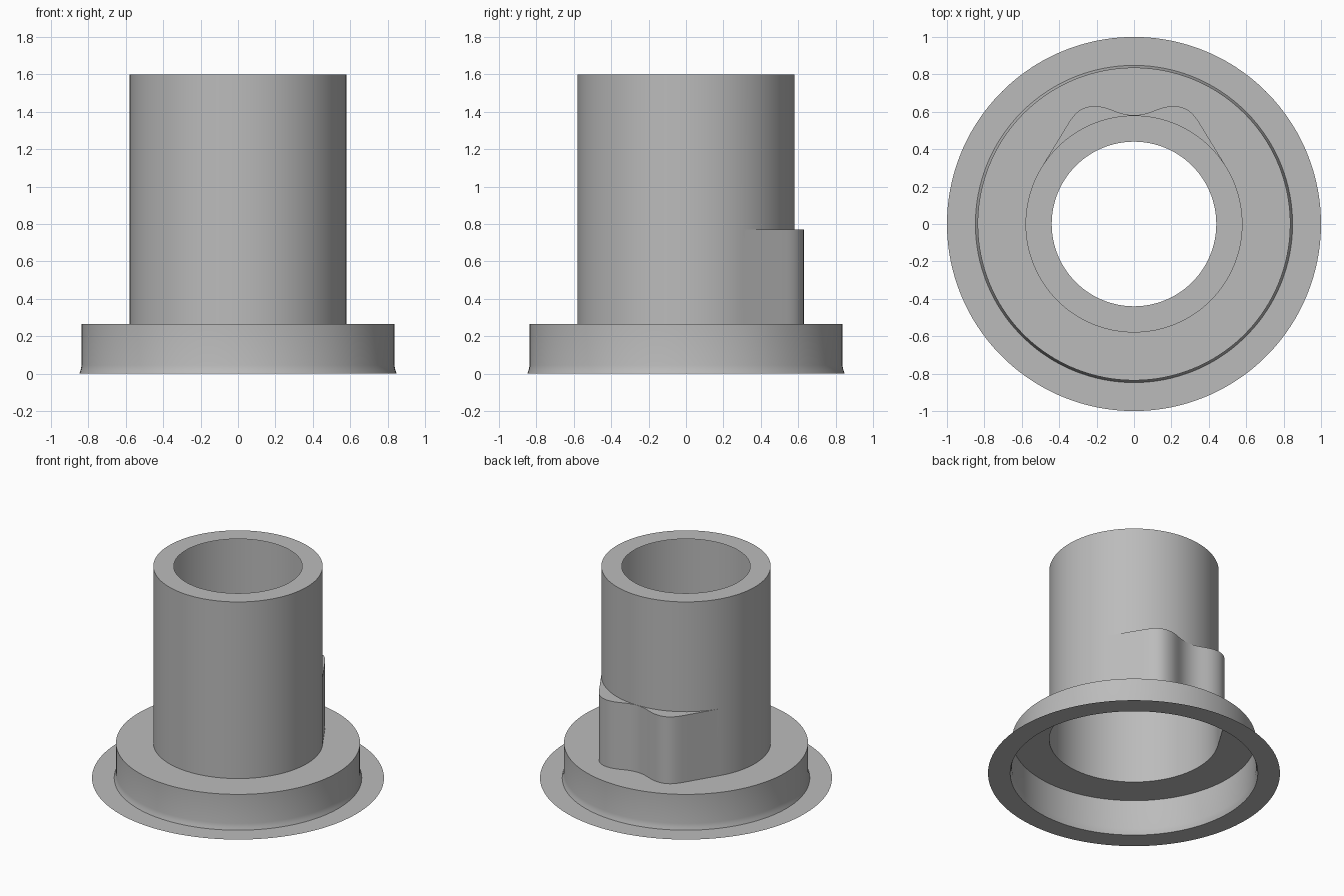
import bpy, bmesh, math
from mathutils import Vector
from mathutils.geometry import interpolate_bezier

if "Cube" in bpy.data.objects:
    bpy.data.objects.remove(bpy.data.objects["Cube"], do_unlink=True)

# Single grey finish
grey = bpy.data.materials.new("plain_grey")
grey.use_nodes = True
GREY = (0.5, 0.5, 0.5, 1)
grey.diffuse_color = GREY
grey.node_tree.nodes["Principled BSDF"].inputs["Base Color"].default_value = GREY

TUBE_R, BORE_R, COLLAR_R, FOOT_R, FLANGE_R = 0.58, 0.44, 0.836, 0.848, 1.0
SHELF_Z, BOSS_Z, TOP_Z = 0.265, 0.77, 1.6

# Plan of one half of the twin-lobed boss: straight flank, round lobe, shallow dip
start = Vector((TUBE_R * math.cos(math.radians(32)), TUBE_R * math.sin(math.radians(32))))
flank = Vector((0.35, 0.54))
lobe = Vector((0.21, 0.63))
dip = Vector((0, 0.582))
half = [start.lerp(flank, i / 8) for i in range(8)]
half += interpolate_bezier(flank, Vector((0.31, 0.605)), Vector((0.27, 0.63)), lobe, 12)[:-1]
half += interpolate_bezier(lobe, Vector((0.13, 0.63)), Vector((0.09, 0.582)), dip, 14)
boss_curve = [Vector(p[:2]) for p in half]
boss_curve += [Vector((-p.x, p.y)) for p in reversed(boss_curve[:-1])]

# The rest of the outline follows the tube
arc = [math.radians(148 + 244 * i / 90) for i in range(1, 90)]
outline = boss_curve + [Vector((math.cos(a), math.sin(a))) * TUBE_R for a in arc]


def circle(radius, z):
    return [(*(p.normalized() * radius), z) for p in outline]


def lobed(z):
    return [(*p, z) for p in outline]


def loft(name, rings):
    """Skin a sheet through rings that share the same angles."""
    bm = bmesh.new()
    rows = [[bm.verts.new(co) for co in ring] for ring in rings]
    count = len(outline)
    for low, high in zip(rows, rows[1:]):
        for i in range(count):
            j = (i + 1) % count
            bm.faces.new((low[i], low[j], high[j], high[i]))
    bmesh.ops.remove_doubles(bm, verts=bm.verts, dist=0.0005)
    mesh = bpy.data.meshes.new(name)
    bm.to_mesh(mesh)
    bm.free()
    mesh.materials.append(grey)
    obj = bpy.data.objects.new(name, mesh)
    bpy.context.collection.objects.link(obj)
    bpy.ops.object.select_all(action="DESELECT")
    obj.select_set(True)
    bpy.context.view_layer.objects.active = obj
    bpy.ops.object.shade_smooth_by_angle(angle=math.radians(30))


# Thin flat flange on the ground
loft("flange", [circle(FLANGE_R, 0), circle(FOOT_R, 0)])
# Collar with a slightly flared foot, and the shelf around the tube
loft("collar", [circle(FOOT_R, 0), circle(0.841, 0.02), circle(COLLAR_R, 0.045),
                circle(COLLAR_R, SHELF_Z)])
loft("shelf", [circle(COLLAR_R, SHELF_Z), lobed(SHELF_Z)])
# Hollow tube with the boss on its lower back, and an inward rim at the top
loft("tube", [lobed(SHELF_Z), lobed(BOSS_Z), circle(TUBE_R, BOSS_Z), circle(TUBE_R, TOP_Z)])
loft("top_rim", [circle(TUBE_R, TOP_Z), circle(BORE_R, TOP_Z)])
